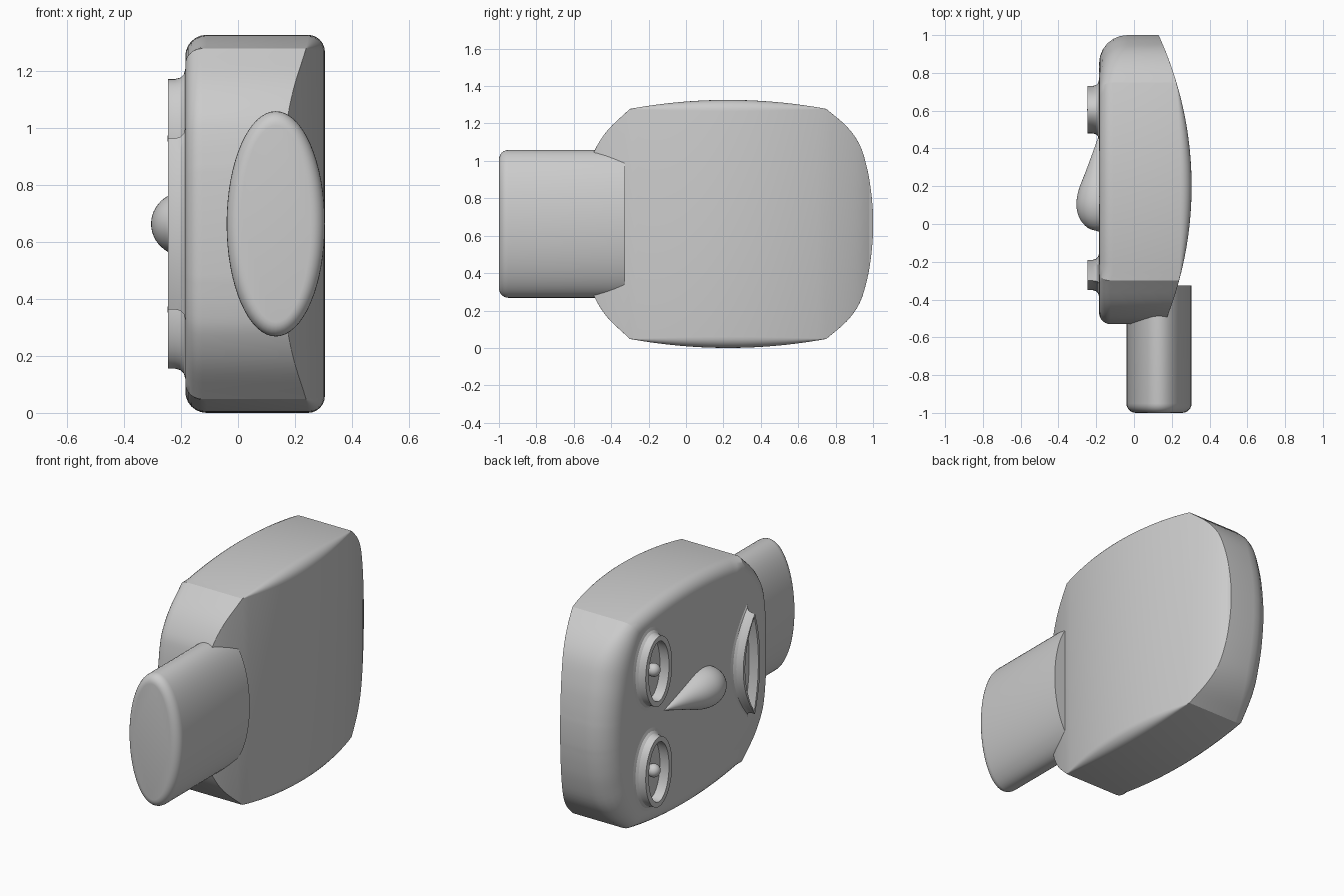
import bpy, bmesh, math
from mathutils import Vector

if "Cube" in bpy.data.objects:
    bpy.data.objects.remove(bpy.data.objects["Cube"])

MID = 0.663   # height of the symmetry plane
FACE = -0.185  # x of the flat face

grey = bpy.data.materials.new("plain grey")
grey.use_nodes = True
grey.diffuse_color = (0.6, 0.6, 0.6, 1)
grey.node_tree.nodes["Principled BSDF"].inputs["Base Color"].default_value = (0.6, 0.6, 0.6, 1)


def finish(name, bm, angle=25):
    bmesh.ops.recalc_face_normals(bm, faces=bm.faces)
    mesh = bpy.data.meshes.new(name)
    bm.to_mesh(mesh)
    bm.free()
    mesh.materials.append(grey)
    ob = bpy.data.objects.new(name, mesh)
    bpy.context.collection.objects.link(ob)
    bpy.ops.object.select_all(action='DESELECT')
    ob.select_set(True)
    bpy.context.view_layer.objects.active = ob
    bpy.ops.object.shade_smooth_by_angle(angle=math.radians(angle))
    return ob


def loft(bm, rings):
    """Join closed rings of points with quads and return the vertex rings."""
    loops = [[bm.verts.new(p) for p in ring] for ring in rings]
    for a, b in zip(loops, loops[1:]):
        for i in range(len(a)):
            j = (i + 1) % len(a)
            bm.faces.new((a[i], a[j], b[j], b[i]))
    return loops


def spline(points, steps):
    """Smooth curve through the points."""
    pts = [Vector(p) for p in points]
    pts = [2 * pts[0] - pts[1]] + pts + [2 * pts[-1] - pts[-2]]
    out = []
    for a, b, c, d in zip(pts, pts[1:], pts[2:], pts[3:]):
        for k in range(steps):
            t = k / steps
            out.append(0.5 * (2 * b + (c - a) * t + (2 * a - 5 * b + 4 * c - d) * t * t
                              + (3 * b - a - 3 * c + d) * t ** 3))
    return out + [pts[-2]]


def back_x(y):
    return 0.305 - 1.92 + math.sqrt(1.92 ** 2 - (y - 0.2) ** 2)


# Head: rounded slab with a bowed back and softened edges
CY = 0.235
chin = spline([(-.53, .18), (-.515, .3), (-.49, .39), (-.42, .5), (-.3, .615)], 4)
side = [Vector((y, 0.663 - 0.048 * ((y - 0.225) / 0.525) ** 2))
        for y in [-0.3 + 1.05 * i / 24 for i in range(1, 24)]]
crown = spline([(.75, .615), (.86, .52), (.93, .42), (.97, .29), (.99, .17), (1, .06)], 4)
half = chin + side + crown
outline = [(p.x, p.y) for p in half] + [(p.x, -p.y) for p in reversed(half)]


def front_ring(t):
    ring = []
    for y, h in outline:
        r = 0.075 + 0.075 * min(1, max(0, (y - 0.75) / 0.2))
        if y < -0.3:
            r = 0.06
        s = r * (1 - math.cos(t))
        ring.append((FACE + r * (1 - math.sin(t)),
                     CY + (y - CY) * (1 - s / 0.765), MID + h * (1 - s / MID)))
    return ring


def back_ring(t):
    ring = []
    for y, h in outline:
        r = 0.06 * max(0.02, 1 - ((y - 0.225) / 0.525) ** 2)
        s = r * (1 - math.cos(t))
        ring.append((back_x(y) - r * (1 - math.sin(t)), y, MID + h - math.copysign(s, h)))
    return ring


bm = bmesh.new()
quarter = [i / 6 * math.pi / 2 for i in range(7)]
loops = loft(bm, [front_ring(t) for t in reversed(quarter)] + [back_ring(t) for t in quarter])
bm.faces.new(loops[0])
last, n = loops[-1], len(outline)
for i in range(len(half) - 1):
    bm.faces.new((last[i], last[i + 1], last[n - 2 - i], last[n - 1 - i]))
finish("head", bm)

# Neck: oval post with a rounded free end
def oval(y, inset, n=64):
    return [(0.1325 + (0.1725 - inset) * math.cos(2 * math.pi * i / n), y,
             MID + (0.395 - inset) * math.sin(2 * math.pi * i / n)) for i in range(n)]


bm = bmesh.new()
r = 0.05
loops = loft(bm, [oval(-1 + r * (1 - math.sin(t)), r * (1 - math.cos(t)))
                  for t in reversed(quarter)] + [oval(-0.325, 0)])
bm.faces.new(loops[0])
bm.faces.new(loops[-1])
finish("neck", bm)


# Raised rims: flared foot, upright wall and open middle
def rim(name, shape, cy, cz, hw, hh, wall):
    section = [(.035, 0), (.017, .005), (.005, .017), (0, .035), (0, .06),
               (-wall, .06), (-wall, -.01)]
    bm = bmesh.new()
    loft(bm, [[(FACE - lift, cy + y * (hw + d), cz + z * (hh + d)) for y, z in shape]
              for d, lift in section])
    finish(name, bm)


circle = [(math.cos(a), math.sin(a)) for a in [2 * math.pi * i / 48 for i in range(48)]]
for label, cz in (("left", MID - 0.3), ("right", MID + 0.3)):
    rim(label + "_eye_rim", circle, 0.605, cz, 0.125, 0.208, 0.03)
    bm = bmesh.new()
    bmesh.ops.create_uvsphere(bm, u_segments=24, v_segments=16, radius=0.038)
    bmesh.ops.translate(bm, verts=bm.verts, vec=(FACE - 0.025, 0.605, cz))
    finish(label + "_pupil", bm, 40)

# Mouth: pointed lens, fuller on its upper side
steps = [-1 + 2 * i / 24 for i in range(25)]
lens = [(1.375 * (1 - z * z) - 0.375, z) for z in steps]
lens += [(-0.625 * (1 - z * z) - 0.375, z) for z in reversed(steps[1:-1])]
rim("mouth_rim", lens, -0.27, MID, 0.08, 0.3, 0.018)

# Nose: teardrop, full at the tip and tapering up the face
bm = bmesh.new()
profile = spline([(-.04, .002), (-.02, .06), (.03, .103), (.1, .12), (.18, .108),
                  (.28, .07), (.38, .033), (.47, .001)], 4)
loops = loft(bm, [[(FACE - p.y * c, p.x, MID + p.y * s * 0.95) for c, s in circle]
                  for p in profile])
bm.faces.new(loops[0])
bm.faces.new(loops[-1])
finish("nose", bm, 40)
